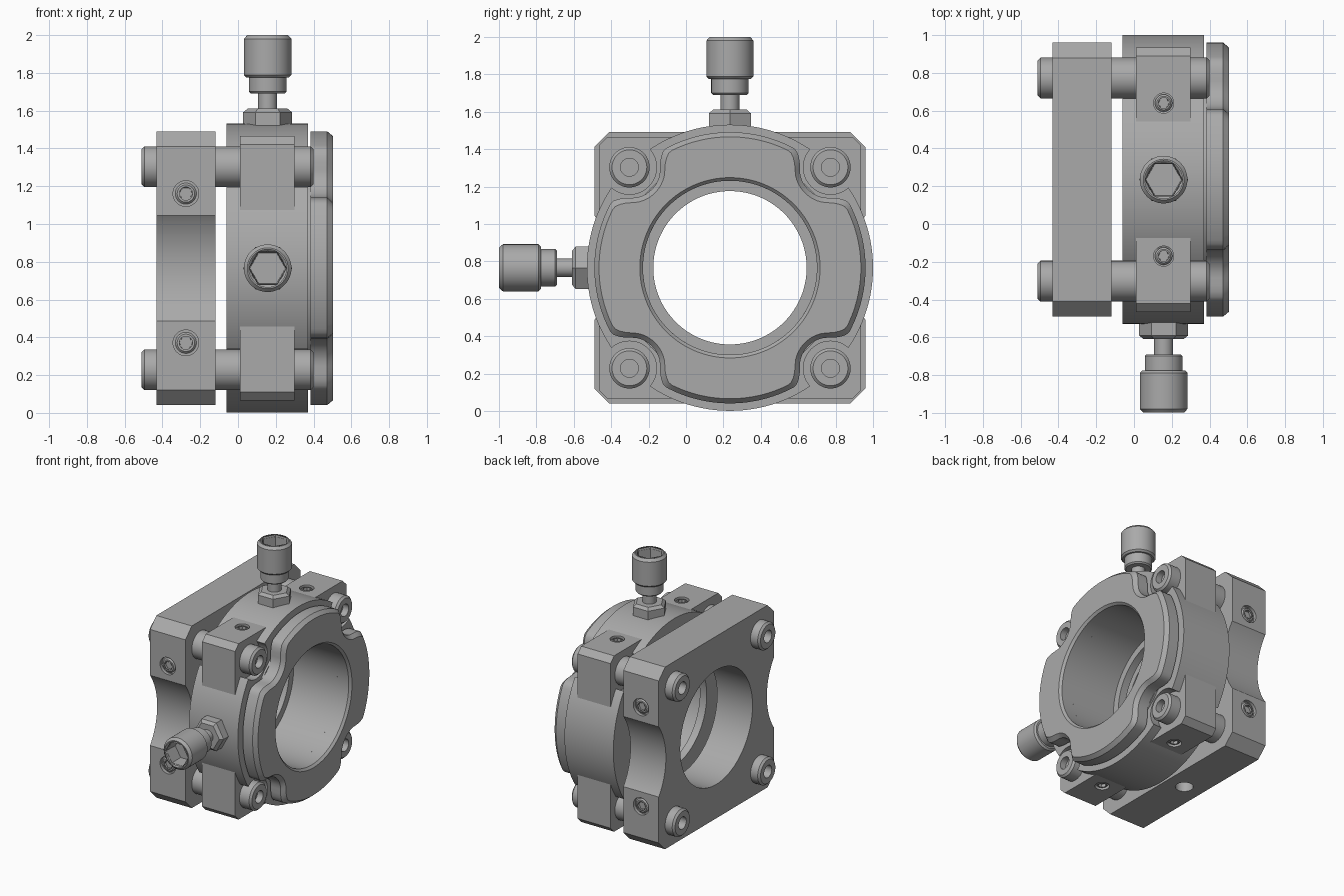
import bpy, bmesh, math
from mathutils import Matrix, Vector

if "Cube" in bpy.data.objects:
    bpy.data.objects.remove(bpy.data.objects["Cube"], do_unlink=True)

CY, CZ = 0.235, 0.766       # optical axis position
R = 0.765                   # body radius
ROD = 0.5375                # rod offset from the axis
SX = 0.157                  # x of the adjusters

metal = bpy.data.materials.new("grey_metal")
metal.use_nodes = True
GREY = (0.4, 0.4, 0.4, 1)
metal.diffuse_color = GREY
metal.node_tree.nodes["Principled BSDF"].inputs["Base Color"].default_value = GREY

# Directions: each turns local +z to the named axis
TURN = {"+x": Matrix.Rotation(math.pi / 2, 4, "Y"),
        "-y": Matrix.Rotation(math.pi / 2, 4, "X"),
        "+y": Matrix.Rotation(-math.pi / 2, 4, "X"),
        "+z": Matrix.Identity(4),
        "-z": Matrix.Rotation(math.pi, 4, "X")}


def place(axis, x=0, y=0, z=0):
    return Matrix.Translation((x, y + CY, z + CZ)) @ TURN[axis]


def finish(name, bm, matrix):
    bmesh.ops.remove_doubles(bm, verts=bm.verts, dist=1e-5)
    bmesh.ops.recalc_face_normals(bm, faces=bm.faces)
    bm.transform(matrix)
    mesh = bpy.data.meshes.new(name)
    bm.to_mesh(mesh)
    bm.free()
    mesh.materials.append(metal)
    obj = bpy.data.objects.new(name, mesh)
    bpy.context.collection.objects.link(obj)
    return obj


def loft(name, sections, matrix, n=48):
    """Skin rings of (radius or radius function, height) into a solid."""
    bm = bmesh.new()
    rings = []
    for rad, h in sections:
        ring = []
        for i in range(n):
            a = 2 * math.pi * i / n
            r = rad(a) if callable(rad) else rad
            ring.append(bm.verts.new((r * math.cos(a), r * math.sin(a), h)))
        rings.append(ring)
    for lo, hi in zip(rings, rings[1:]):
        for i in range(n):
            j = (i + 1) % n
            bm.faces.new((lo[i], lo[j], hi[j], hi[i]))
    return finish(name, bm, matrix)


def rod(name, r, h0, h1, matrix, n=48, c=0.0):
    """Solid cylinder with chamfered ends."""
    return loft(name, [(0, h0), (r - c, h0), (r, h0 + c), (r, h1 - c), (r - c, h1), (0, h1)], matrix, n)


def square(name, half, chamfer, x0, x1):
    """Square slab with chamfered corners, thick along x."""
    bm = bmesh.new()
    k = half - chamfer
    pts = [(half, -k), (half, k), (k, half), (-k, half), (-half, k), (-half, -k), (-k, -half), (k, -half)]
    face = bm.faces.new([bm.verts.new((x0, y, z)) for y, z in pts])
    top = bmesh.ops.extrude_face_region(bm, geom=[face])["geom"]
    bmesh.ops.translate(bm, vec=(x1 - x0, 0, 0), verts=[v for v in top if isinstance(v, bmesh.types.BMVert)])
    return finish(name, bm, Matrix.Translation((0, CY, CZ)))


def cut(obj, cutters):
    """Subtract the cutters, then delete them."""
    for c in cutters:
        mod = obj.modifiers.new("cut", "BOOLEAN")
        mod.operation, mod.solver, mod.object = "DIFFERENCE", "EXACT", c
    bpy.context.view_layer.update()
    deps = bpy.context.evaluated_depsgraph_get()
    mesh = bpy.data.meshes.new_from_object(obj.evaluated_get(deps))
    obj.modifiers.clear()
    obj.data = mesh
    for c in cutters:
        bpy.data.objects.remove(c, do_unlink=True)


CORNERS = [(sy, sz) for sy in (-1, 1) for sz in (-1, 1)]

# Back plate with bore, scalloped sides, side screw holes and a mounting hole below
plate = square("back_plate", 0.725, 0.08, -0.432, -0.12)
cutters = [rod("bore", 0.455, -1, 0, place("+x"), 96),
           rod("mount_hole", 0.065, 0.5, 1, place("-z", -0.276))]
for s in (-1, 1):
    cutters.append(rod("scallop", 0.48, -1, 0, place("+x", y=s * 1.115), 96))
    for sz in (-1, 1):
        cutters.append(rod("screw_hole", 0.068, 0.70, 1, place("+y" if s > 0 else "-y", -0.276, 0, sz * 0.395)))
cut(plate, cutters)


def socket_screw(name, r, top, matrix):
    """Small headless screw with a hexagonal socket."""
    loft(name, [(0, top - 0.08), (r, top - 0.08), (r, top - 0.01), (r - 0.01, top), (r * 0.62, top)],
         matrix, 30)
    loft(name + "_socket", [(r * 0.64, top), (r * 0.6, top - 0.05), (0, top - 0.05)], matrix, 6)


for axis in ("-y", "+y"):
    for sz in (-1, 1):
        socket_screw("plate_screw", 0.056, 0.718, place(axis, -0.276, 0, sz * 0.395))

# Guide rods through the plate and body
for sy, sz in CORNERS:
    loft("guide_rod", [(0, -0.45), (0.048, -0.45), (0.048, -0.51), (0.093, -0.51), (0.108, -0.495),
                       (0.108, 0.385), (0.093, 0.40), (0.048, 0.40), (0.048, 0.35), (0, 0.35)],
         place("+x", 0, sy * ROD, sz * ROD))

# Round body with stepped bore, relieved around the rods
body = loft("round_body", [(R, -0.06), (R, 0.37), (0.6, 0.37), (0.6, 0.385), (0.465, 0.385),
                           (0.465, 0.0), (0.41, 0.0), (0.41, -0.06), (R, -0.06)], place("+x"), 128)
cutters = []
for sy, sz in CORNERS:
    for h0, h1 in ((-0.2, 0.02), (0.29, 0.5)):
        cutters.append(rod("relief", 0.145, h0, h1, place("+x", 0, sy * ROD, sz * ROD)))
cut(body, cutters)

# Square corner blocks around the body
blocks = square("corner_blocks", 0.70, 0.045, 0.01, 0.30)
cutters = [rod("block_bore", 0.52, -1, 1, place("+x"), 96)]
for axis in ("+z", "-z"):
    for sy in (-1, 1):
        cutters.append(rod("screw_hole", 0.053, 0.67, 1, place(axis, SX, sy * 0.405)))
cut(blocks, cutters)
for axis in ("+z", "-z"):
    for sy in (-1, 1):
        socket_screw("block_screw", 0.046, 0.693, place(axis, SX, sy * 0.405))


# Four-lobed front flange
def lobed(outer, notch):
    d = ROD * math.sqrt(2)

    def raw(a):
        off = (a % (math.pi / 2)) - math.pi / 4
        s = notch ** 2 - (d * math.sin(off)) ** 2
        return min(outer, d * math.cos(off) - math.sqrt(s)) if s > 0 else outer

    def soft(a):
        return sum(raw(a + 0.014 * k) for k in range(-4, 5)) / 9
    return soft


edge, face = lobed(0.725, 0.17), lobed(0.70, 0.195)
loft("front_flange", [(0.465, 0.385), (edge, 0.385), (edge, 0.472), (face, 0.502), (0.482, 0.502),
                      (0.465, 0.485), (0.465, 0.385)], place("+x"), 192)

# Adjuster knobs, stems and hexagonal nuts
for axis in ("+z", "-y"):
    here = place(axis, SX)
    top = 2 - CZ
    loft("adjuster_knob", [(0, 0.7), (0.05, 0.7), (0.05, 0.925), (0.09, 0.925), (0.1, 0.935),
                           (0.1, 1.01), (0.113, 1.01), (0.126, 1.023), (0.126, top - 0.02),
                           (0.108, top), (0.1, top)], here)
    loft("knob_socket", [(0.102, top), (0.1, top - 0.015), (0.098, top - 0.015),
                         (0.094, top - 0.12), (0, top - 0.12)], here, 6)
    loft("hex_nut", [(0, 0.7), (0.13, 0.7), (0.13, 0.825), (0.105, 0.845), (0, 0.845)], here, 6)

# Smooth curved faces, keep edges sharp
bpy.ops.object.select_all(action="DESELECT")
for obj in bpy.context.scene.objects:
    if obj.type == "MESH":
        obj.select_set(True)
        bpy.context.view_layer.objects.active = obj
bpy.ops.object.shade_smooth_by_angle(angle=math.radians(30))
